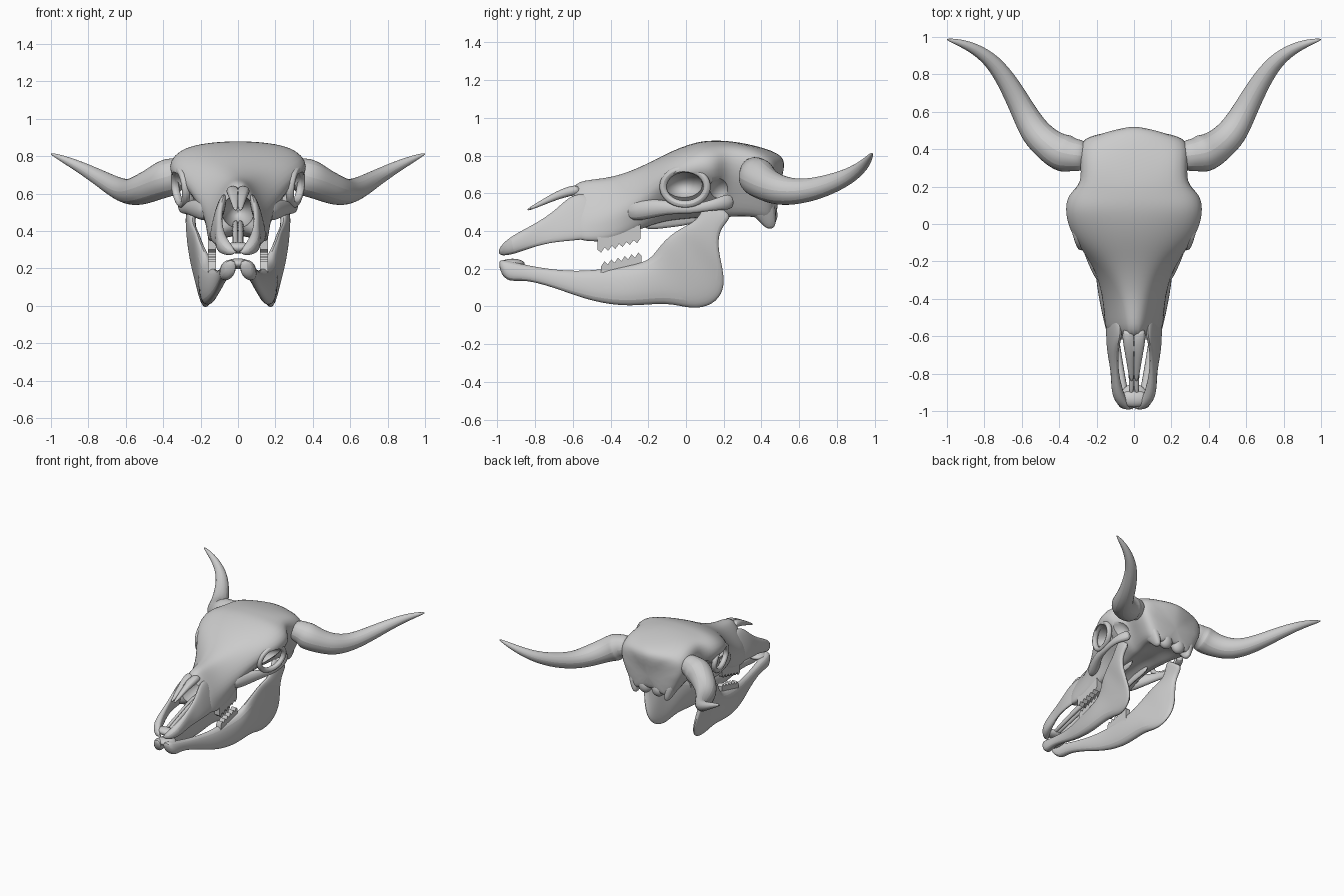
import bpy, bmesh
from math import sin, cos, pi, radians
from mathutils import Vector


def finish(ob, mirror=False, levels=0):
    if mirror:
        ob.modifiers.new("Mirror", 'MIRROR')
    if levels:
        m = ob.modifiers.new("Subsurf", 'SUBSURF')
        m.levels = m.render_levels = levels
    return ob


def from_bmesh(name, bm):
    bmesh.ops.recalc_face_normals(bm, faces=bm.faces)
    me = bpy.data.meshes.new(name)
    bm.to_mesh(me)
    bm.free()
    ob = bpy.data.objects.new(name, me)
    bpy.context.collection.objects.link(ob)
    return ob


def loft(name, rings, mirror=False, levels=2, closed=False):
    bm = bmesh.new()
    vs = [[bm.verts.new(p) for p in r] for r in rings]
    n = len(vs[0])
    for a, b in zip(vs, vs[1:] + (vs[:1] if closed else [])):
        for i in range(n):
            j = (i + 1) % n
            bm.faces.new((a[i], a[j], b[j], b[i]))
    if not closed:
        bm.faces.new(vs[0])
        bm.faces.new(vs[-1][::-1])
    return finish(from_bmesh(name, bm), mirror, levels)


def plate(name, stations):
    """Flat bone lofted through stations (low y, low z, up y, up z, low x, up x, thickness)."""
    rings = []
    soft = lambda v: (1 if v > 0 else -1) * abs(v) ** 0.7
    for ly, lz, uy, uz, lx, ux, t in stations:
        lo, up = Vector((lx, ly, lz)), Vector((ux, uy, uz))
        c, h = (lo + up) / 2, (up - lo) / 2
        rings.append([c + h * soft(cos(a)) * 1.12 + Vector((t * .57 * soft(sin(a)), 0, 0))
                      for a in [2 * pi * i / 8 for i in range(8)]])
    return loft(name, rings, True)


def tube(name, path, flat=1.0):
    """Tapered tube through (x, y, z, radius) points."""
    pts = [Vector(p[:3]) for p in path]
    rings = []
    for i, p in enumerate(pts):
        d = (pts[min(i + 1, len(pts) - 1)] - pts[max(i - 1, 0)]).normalized()
        side = d.cross(Vector((0, 0, 1))).normalized()
        up = side.cross(d)
        r = path[i][3] * 1.07
        rings.append([p + side * r * flat * cos(a) + up * r * sin(a)
                      for a in [2 * pi * k / 8 for k in range(8)]])
    return loft(name, rings, True)


def ball(name, centre, size, mirror=False):
    bm = bmesh.new()
    bmesh.ops.create_uvsphere(bm, u_segments=24, v_segments=14, radius=1)
    for v in bm.verts:
        v.co = Vector(centre) + Vector([a * b for a, b in zip(v.co, size)])
    return finish(from_bmesh(name, bm), mirror)


def tooth_row(name, y0, y1, base, crown, x0, x1, depth):
    """Zigzag row; base and crown are z values at the front and back end."""
    n = 12
    prof = [(y1, base[1]), (y0, base[0])]
    for i in range(n + 1):
        f = i / n
        prof.append((y0 + (y1 - y0) * f,
                     crown[0] + (crown[1] - crown[0]) * f + (depth if i % 2 == 0 else 0)))
    bm = bmesh.new()
    face = bm.faces.new([bm.verts.new((x0, y, z)) for y, z in prof])
    ext = bmesh.ops.extrude_face_region(bm, geom=[face])
    bmesh.ops.translate(bm, vec=(x1 - x0, 0, 0),
                        verts=[v for v in ext['geom'] if isinstance(v, bmesh.types.BMVert)])
    return finish(from_bmesh(name, bm), True)


# Cranium and snout body: y, top z, roof half-width, roof edge z, side x, side z, base x, base z
sections = [
    (-.63, .655, .050, .62, .125, .47, .150, .350),
    (-.50, .675, .065, .64, .150, .48, .165, .330),
    (-.38, .688, .085, .65, .175, .52, .165, .335),
    (-.24, .740, .140, .70, .230, .58, .150, .400),
    (-.12, .805, .240, .76, .325, .68, .120, .440),
    (-.02, .850, .310, .80, .385, .71, .110, .450),
    (0.08, .880, .335, .84, .400, .72, .120, .460),
    (0.16, .882, .315, .84, .385, .72, .140, .460),
    (0.22, .880, .285, .85, .275, .74, .150, .460),
    (0.34, .862, .290, .84, .300, .68, .190, .470),
    (0.44, .815, .300, .79, .290, .66, .190, .440),
    (0.485, .750, .240, .73, .230, .62, .130, .440),
]
rings = []
for y, zt, wt, ze, wm, zm, wb, zb in sections:
    half = [(wt * .5, zt - (zt - ze) * .2), (wt, ze), (wm, zm),
            (wm * .45 + wb * .55, zm * .5 + zb * .5), (wb, zb), (wb * .6, zb + .02)]
    prof = [(0, zt)] + half + [(0, zb + .05)] + [(-x, z) for x, z in half[::-1]]
    # the rear crest bows backwards at the middle
    bow = lambda x, z: .06 * (1 - abs(x) / .25) * max(0, (z - .55) / .2) if y > .4 else 0
    rings.append([(x, y + bow(x, z), z) for x, z in prof])
skull = loft("cranium", rings)

# Hollows: eye sockets, temporal hollows, nasal cavity
cutters = [ball("socket_cutter", (.36, -.015, .635), (.18, .108, .080), True),
           ball("temple_cutter", (.36, .19, .59), (.14, .085, .10), True),
           ball("nose_cutter", (0, -.66, .505), (.088, .28, .09))]
for c in cutters:
    c.hide_render = True
    m = skull.modifiers.new("Cut", 'BOOLEAN')
    m.operation, m.object, m.solver = 'DIFFERENCE', c, 'EXACT'
bpy.context.view_layer.objects.active = skull
skull.select_set(True)
for m in list(skull.modifiers):
    bpy.ops.object.modifier_apply(modifier=m.name)
for c in cutters:
    bpy.data.objects.remove(c)

# Eye socket rims, tucked under the brow
rim = []
for i in range(20):
    a = 2 * pi * i / 20
    c = Vector((.308 + .012 * sin(a) + .028 * cos(a), -.005 + .118 * cos(a), .635 + .095 * sin(a)))
    out = Vector((0, cos(a), sin(a)))
    rim.append([c + out * .022 * cos(b) + Vector((.024 * sin(b), 0, 0))
                for b in [2 * pi * k / 8 for k in range(8)]])
loft("eye_socket_rim", rim, True, 1, True)

# Cheek arches
tube("cheek_arch", [(.15, -.32, .50, .06), (.215, -.19, .52, .055), (.265, -.09, .525, .035),
                    (.295, .02, .515, .025), (.305, .10, .528, .026), (.295, .18, .545, .034),
                    (.24, .25, .56, .05)], .7)

# Nose: nasal bones, front jaw bones, central septum
plate("nasal_bone", [(-.845, .503, -.85, .513, .012, .012, .02),
                     (-.75, .540, -.76, .567, .018, .018, .035),
                     (-.65, .580, -.67, .620, .027, .024, .055),
                     (-.54, .600, -.57, .652, .035, .030, .07)])
plate("upper_front_jaw", [(-.99, .268, -1.0, .295, .028, .028, .05),
                          (-.92, .275, -.945, .365, .085, .088, .07),
                          (-.80, .322, -.785, .440, .108, .098, .034),
                          (-.70, .345, -.67, .525, .132, .096, .038),
                          (-.59, .355, -.61, .590, .138, .076, .05),
                          (-.45, .370, -.48, .600, .135, .070, .05)])
ball("upper_jaw_bridge", (0, -.935, .31), (.085, .045, .03))
plate("nose_septum", [(-.93, .295, -.93, .320, .014, .014, .03),
                      (-.78, .335, -.78, .375, .016, .012, .024),
                      (-.60, .385, -.60, .440, .020, .012, .03),
                      (-.40, .400, -.40, .470, .020, .012, .03)])

# Rear base of the skull
ball("neck_condyle", (.06, .44, .485), (.055, .045, .06), True)
plate("rear_process", [(.32, .51, .46, .60, .17, .19, .09), (.38, .465, .475, .50, .15, .16, .07),
                       (.43, .405, .475, .41, .14, .14, .035)])
plate("palate_wing", [(-.24, .40, -.24, .50, .10, .10, .04), (-.10, .42, -.10, .52, .07, .08, .03),
                      (.08, .44, .08, .52, .07, .08, .03)])

# Horns
tube("horn", [(.24, .36, .72, .085), (.33, .37, .705, .088), (.355, .375, .690, .106),
              (.40, .385, .675, .102), (.46, .425, .645, .090), (.53, .49, .615, .084),
              (.59, .60, .605, .068), (.66, .735, .635, .058), (.75, .87, .69, .044),
              (.86, .945, .75, .030), (.95, .975, .792, .017), (1.003, .988, .814, .004)])

# Lower jaw halves, from the chin back and up to the hinge
plate("lower_jaw", [(-.985, .18, -1.0, .250, .040, .035, .07),
                    (-.94, .128, -.94, .240, .066, .055, .075),
                    (-.85, .148, -.82, .210, .075, .070, .05),
                    (-.65, .085, -.62, .182, .105, .100, .05),
                    (-.50, .030, -.46, .190, .140, .135, .065),
                    (-.30, .000, -.24, .220, .165, .155, .090),
                    (-.10, .030, -.18, .255, .170, .170, .080),
                    (.03, -.012, -.14, .305, .170, .190, .070),
                    (.14, .015, -.10, .350, .185, .210, .06),
                    (.20, .09, -.05, .390, .205, .220, .055),
                    (.193, .20, .00, .420, .235, .235, .05),
                    (.168, .30, .05, .450, .252, .245, .045),
                    (.170, .40, .08, .490, .262, .245, .045),
                    (.225, .46, .10, .540, .262, .240, .05),
                    (.235, .49, .13, .570, .255, .235, .04)])
ball("chin_bridge", (0, -.92, .225), (.07, .065, .028))

# Cheek teeth
tooth_row("upper_teeth", -.47, -.24, (.38, .45), (.28, .34), .118, .16, .022)
tooth_row("lower_teeth", -.45, -.235, (.15, .16), (.235, .29), .118, .16, -.022)

# Smooth shading with sharp edges kept
for ob in bpy.context.scene.objects:
    ob.select_set(True)
bpy.ops.object.shade_smooth_by_angle(angle=radians(40))
